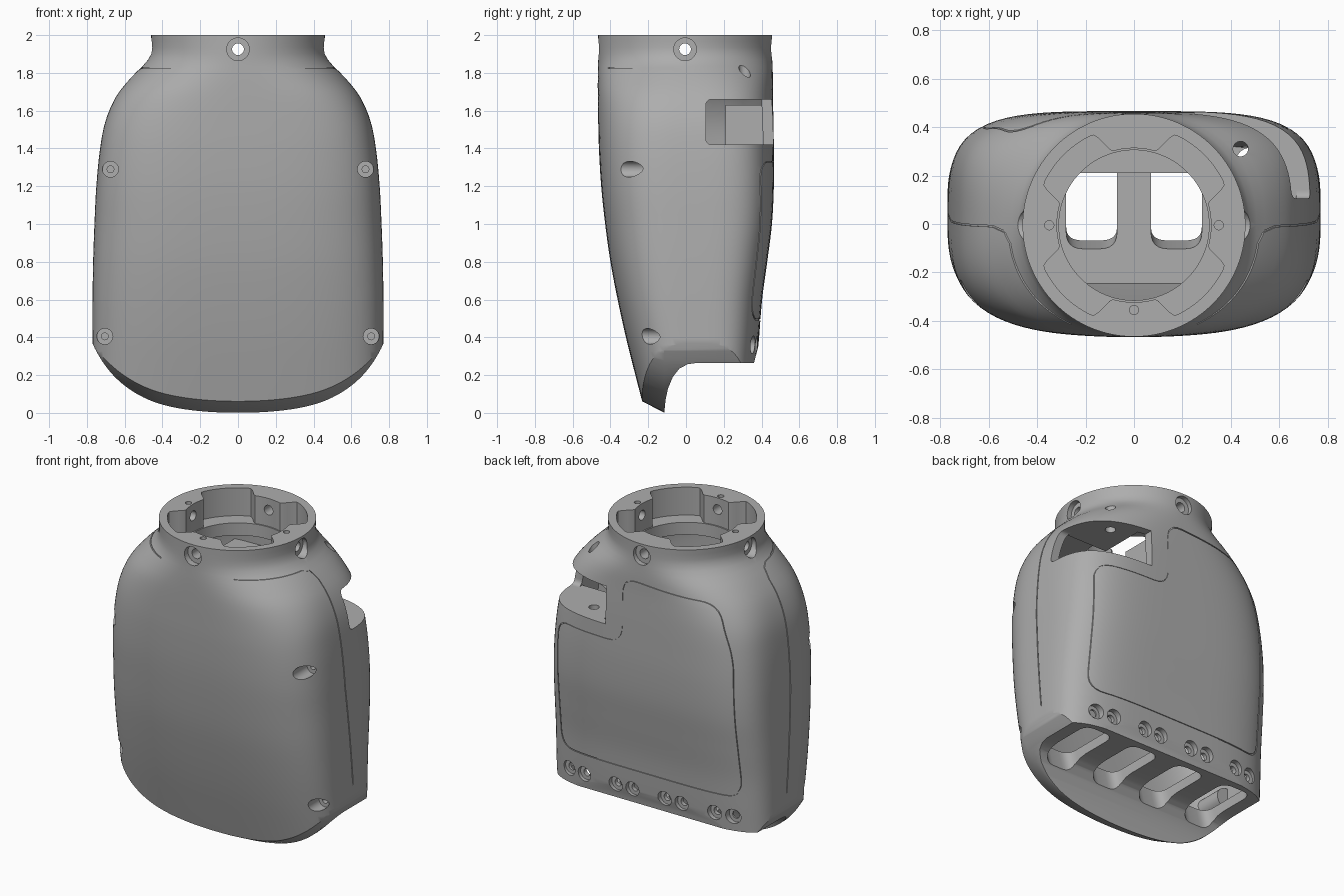
import bpy, bmesh, math
from mathutils import Vector

old = bpy.data.objects.get("Cube")
if old:
    bpy.data.objects.remove(old, do_unlink=True)

# Shell stations: height, half width, front y, back y, front and back squareness
STATIONS = [
    (-0.10, .77, -.19, .355, 3.3, 4.3), (0.20, .77, -.268, .37, 3.3, 4.3),
    (0.40, .77, -.318, .387, 3.3, 4.3), (0.60, .77, -.362, .403, 3.3, 4.3),
    (0.80, .767, -.4, .43, 3.3, 4.3), (1.00, .76, -.428, .455, 3.3, 4.3),
    (1.20, .75, -.449, .465, 3.3, 4.2), (1.40, .73, -.461, .465, 3.2, 4.0),
    (1.55, .70, -.465, .463, 3.0, 3.7), (1.68, .642, -.467, .46, 2.7, 3.2),
    (1.78, .562, -.467, .46, 2.3, 2.7), (1.86, .483, -.465, .457, 2.05, 2.2),
    (1.91, .46, -.465, .455, 2.0, 2.0), (2.00, .46, -.465, .455, 2.0, 2.0)]


def section(z):
    """Smoothly interpolated half width, centre y, half depth and squareness."""
    last = len(STATIONS) - 1
    i = max(k for k in range(last) if STATIONS[k][0] <= z + 1e-6)
    p, q = STATIONS[i], STATIONS[i + 1]
    a, b = STATIONS[max(i - 1, 0)], STATIONS[min(i + 2, last)]
    h = q[0] - p[0]
    t = (z - p[0]) / h
    out = []
    for k in range(1, 6):
        m0 = (q[k] - a[k]) / (q[0] - a[0]) * h
        m1 = (b[k] - p[k]) / (b[0] - p[0]) * h
        out.append((2*t**3 - 3*t*t + 1) * p[k] + (t**3 - 2*t*t + t) * m0
                   + (3*t*t - 2*t**3) * q[k] + (t**3 - t*t) * m1)
    w, f, bk, nf, nb = out
    return w, (f + bk) / 2, (bk - f) / 2, nf, nb


def back_y(x, z):
    w, cy, d, nf, nb = section(z)
    return cy + d * (1 - min(abs(x) / w, 1) ** nb) ** (1 / nb)


def shell_rings(z0, z1, inset=0.0, count=64, seg=128):
    rings = []
    for i in range(count + 1):
        z = z0 + (z1 - z0) * i / count
        w, cy, d, nf, nb = section(z)
        ring = []
        for j in range(seg):
            c, s = (f(math.tau * j / seg) for f in (math.cos, math.sin))
            n = nb if s > 0 else nf
            r = (abs(c) ** n + abs(s) ** n) ** (-1 / n)
            ring.append((c * r * (w - inset), cy + s * r * (d - inset), z))
        rings.append(ring)
    return rings


def solid(name, *lofts):
    """One mesh object from closed lofts, each a list of point rings."""
    bm = bmesh.new()
    for rings in lofts:
        loops = [[bm.verts.new(p) for p in ring] for ring in rings]
        for a, b in zip(loops, loops[1:]):
            for i in range(len(a)):
                j = (i + 1) % len(a)
                bm.faces.new((a[i], a[j], b[j], b[i]))
        bm.faces.new(loops[0])
        bm.faces.new(loops[-1])
    bmesh.ops.recalc_face_normals(bm, faces=bm.faces)
    me = bpy.data.meshes.new(name)
    bm.to_mesh(me)
    bm.free()
    ob = bpy.data.objects.new(name, me)
    bpy.context.scene.collection.objects.link(ob)
    return ob


def prism(pts, axis, a, b):
    place = {"x": lambda u, v, t: (t, u, v), "y": lambda u, v, t: (u, t, v),
             "z": lambda u, v, t: (u, v, t)}[axis]
    return [[place(u, v, t) for u, v in pts] for t in (a, b)]


def circle(u, v, r, n=32):
    return [(u + r * math.cos(math.tau * i / n), v + r * math.sin(math.tau * i / n))
            for i in range(n)]


def rounded(pts, r, steps=6):
    out = []
    for i, p in enumerate(pts):
        p, a, b = Vector(p), Vector(pts[i - 1]), Vector(pts[(i + 1) % len(pts)])
        s, e = p + (a - p).normalized() * r, p + (b - p).normalized() * r
        for k in range(steps + 1):
            t = k / steps
            out.append(tuple(s * (1 - t)**2 + p * 2 * t * (1 - t) + e * t * t))
    return out


def softened(pts, rounds=2):
    """Corner-cut an open path, keeping its ends."""
    for _ in range(rounds):
        new = [pts[0]]
        for (a, b), (c, d) in zip(pts, pts[1:]):
            new += [(.75*a + .25*c, .75*b + .25*d), (.25*a + .75*c, .25*b + .75*d)]
        pts = new + [pts[-1]]
    return pts


def rect(u0, u1, v0, v1):
    return [(u0, v0), (u1, v0), (u1, v1), (u0, v1)]


def cut(ob, cutter, keep=False):
    mod = ob.modifiers.new("cut", "BOOLEAN")
    mod.operation, mod.solver, mod.object = "DIFFERENCE", "EXACT", cutter
    cutter.hide_render = True
    bpy.context.view_layer.objects.active = ob
    bpy.ops.object.modifier_apply(modifier=mod.name)
    if not keep:
        bpy.data.objects.remove(cutter, do_unlink=True)


shell = solid("palm_shell", shell_rings(-.1, 2))

# Seam grooves: front cover edge and back panel outline, kept to skin depth
core = solid("seam_core", shell_rings(-.1, 2, .006))
path = [(-.7, 1.822), (-.08, 1.822), (-.035, 1.805), (-.012, 1.75), (.01, 1.1), (.07, .45)]
band = path + [(y + .006, z + .006) for y, z in reversed(path)]
front_seam = solid("front_seam", prism(band, "x", .26, 1), prism(band, "x", -1, -.26))
panel = rounded([(-.65, .49), (.65, .49), (.64, 1.33), (.13, 1.33), (.13, 1.76),
                 (-.5, 1.72), (-.62, 1.4)], .11)
back_seam = solid("back_seam", prism(panel, "y", .1, .8))
cut(back_seam, solid("panel_inner", prism(
    [(u * .99, 1.1 + (v - 1.1) * .99) for u, v in panel], "y", 0, 1)))
for seam in (front_seam, back_seam):
    cut(seam, core, keep=True)
    cut(shell, seam)
bpy.data.objects.remove(core, do_unlink=True)

# Underside: stepped profile and rounded lower outline with a bevelled front lip
under = [(-.115, -.3), (-.115, 0), (-.108, .07), (-.095, .13), (-.07, .19), (-.035, .235),
         (.01, .258), (.06, .265), (.36, .265), (.385, .36), (.7, .6), (.7, -.3)]
cut(shell, solid("under_cutter", prism(under, "x", -1, 1)))
half = [(.15, .004), (.3, .02), (.43, .05), (.54, .1), (.635, .17), (.705, .25),
        (.75, .325), (.772, .37), (.82, .5), (.9, .5)]
curve = softened([(-x, z) for x, z in reversed(half)] + [(0, 0)] + half)
outline = curve + [(.9, -.5), (-.9, -.5)]
cut(shell, solid("outline_cutter", [[(x, y, z + dz) for x, z in outline]
                                    for y, dz in ((-.6, .25), (-.115, 0), (.6, 0))]))

# Hollow interior, leaving screw posts, an inner back block and window plates
SCREWS = [(s * x, z, end) for x, z, end in ((.675, 1.29, -.2), (.705, .405, -.12))
          for s in (1, -1)]
cavity = solid("cavity", shell_rings(.33, 1.74, .055, 40))
cut(cavity, solid("posts", *[prism(circle(x, z, .068), "y", -.7, end + .12)
                             for x, z, end in SCREWS]))
cut(cavity, solid("inner_block", prism(rect(-.3, .24, .21, .6), "z", 1.32, 1.63)))
cut(cavity, solid("window_plates", prism(rect(.3, .9, .1, .6), "z", 1.37, 1.42),
                  prism(rect(.3, .9, .1, .6), "z", 1.66, 1.8)))
cut(shell, cavity)

# Neck socket: four pockets between bosses, then a round bore through the ledge
socket = []
for i in range(180):
    a = math.tau * i / 180
    off = abs((math.degrees(a) + 45) % 90 - 45)
    t = min(max((off - 16) / 9, 0), 1)
    r = .318 + .092 * t * t * (3 - 2 * t)
    socket.append((r * math.cos(a), r * math.sin(a) - .005))
cut(shell, solid("socket_cutter", prism(socket, "z", 1.82, 2.2)))
cut(shell, solid("bore_cutter", prism(circle(0, -.005, .31, 96), "z", 1.65, 1.9)))

# Thumb window wrapping the rear corner
cut(shell, solid("window_cutter", prism(
    rounded(rect(.105, .9, 1.42, 1.66), .035), "x", .25, 1.1)))

# Finger slots, leaning forward as they rise
FINGERS = [-.525, -.175, .175, .525]
cut(shell, solid("slot_cutter", *[
    [[(u, v, z) for u, v in rounded(rect(x - .105, x + .105, front, .315), .07)]
     for z, front in ((-.3, -.06), (.16, -.06), (.42, -.125))] for x in FINGERS]))

# Counterbores, then the narrower holes inside them
wide, narrow = [], []
for s in (1, -1):
    wide += [prism(circle(-.005, 1.925, .06), "x", s * .425, s * .8),
             prism(circle(0, 1.925, .06), "y", s * .425, s * .8)]
    narrow += [prism(circle(-.005, 1.925, .031), "x", s * .27, s * .5),
               prism(circle(0, 1.925, .031), "y", s * .27, s * .5)]
for x, z, end in SCREWS:
    wide.append(prism(circle(x, z, .042), "y", -.8, end))
    narrow.append(prism(circle(x, z, .018), "y", end - .05, end + .06))
for x in (f + d for f in FINGERS for d in (-.06, .06)):
    y = back_y(x, .36)
    wide.append(prism(circle(x, .36, .047), "y", y - .03, .7))
    narrow.append(prism(circle(x, .36, .024), "y", y - .12, y))
narrow += [prism(circle(x, y, .019), "z", 1.965, 2.1)
           for x, y in ((.35, -.005), (-.35, -.005), (0, -.355))]
narrow.append(prism(circle(.44, .31, .031), "z", 1.3, 1.97))
cut(shell, solid("counterbores", *wide))
cut(shell, solid("screw_holes", *narrow))

# Material and shading
grey = bpy.data.materials.new("plain_grey")
grey.use_nodes = True
colour = (.42, .42, .42, 1)
grey.diffuse_color = colour
grey.node_tree.nodes["Principled BSDF"].inputs["Base Color"].default_value = colour
shell.data.materials.clear()
shell.data.materials.append(grey)
for face in shell.data.polygons:
    face.material_index = 0
bpy.ops.object.select_all(action="DESELECT")
shell.select_set(True)
bpy.context.view_layer.objects.active = shell
bpy.ops.object.shade_smooth_by_angle(angle=math.radians(32))
